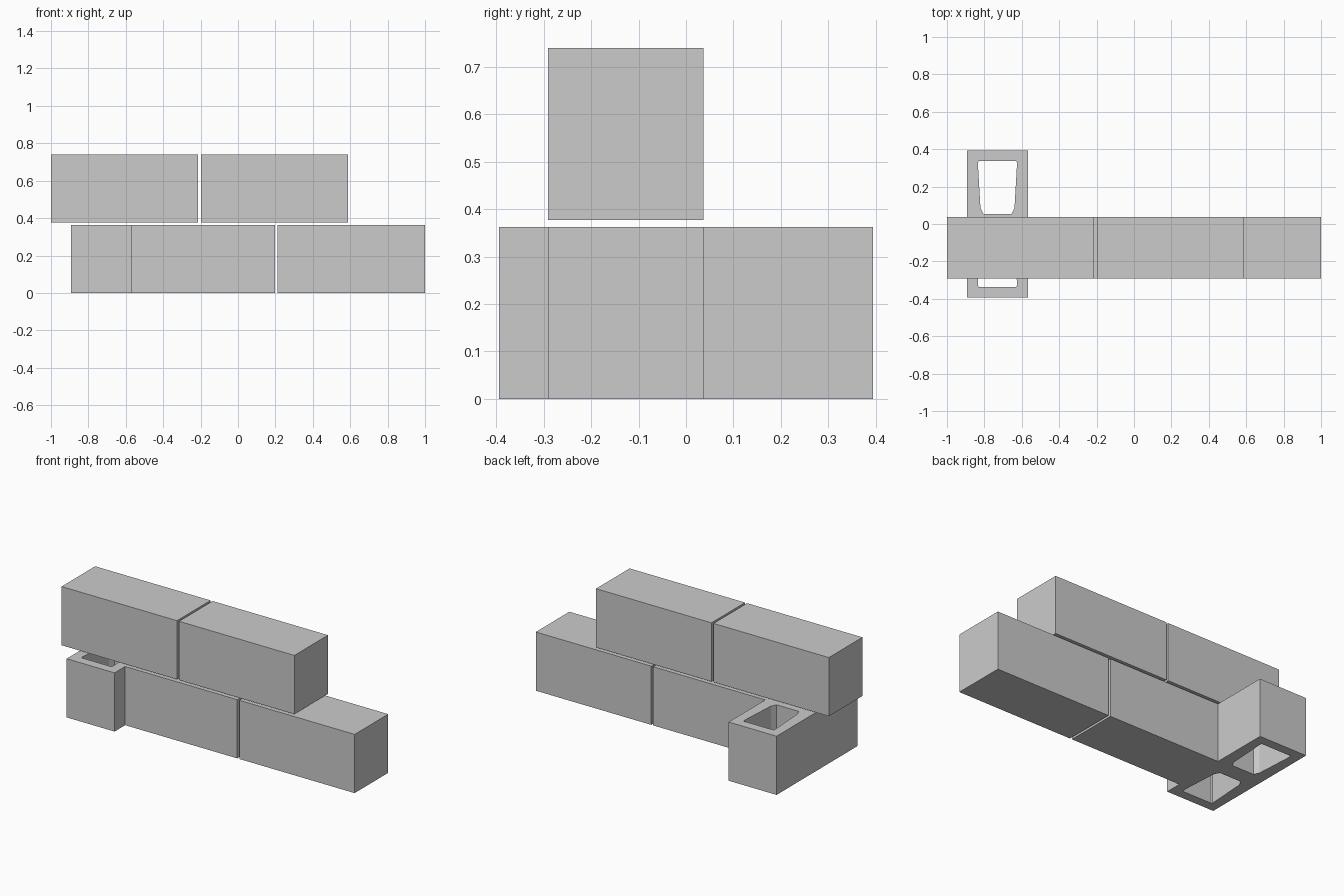
import bpy, bmesh

if "Cube" in bpy.data.objects:
    bpy.data.objects.remove(bpy.data.objects["Cube"])

L, W, H = 0.787, 0.327, 0.362      # block length, width, height
GAP_Z = 0.015
ROW_Y = -0.127                     # centre line of the wall

concrete = bpy.data.materials.new("concrete_grey")
concrete.diffuse_color = (0.6, 0.6, 0.6, 1)
concrete.use_nodes = True
concrete.node_tree.nodes["Principled BSDF"].inputs["Base Color"].default_value = concrete.diffuse_color


def finish(name, bm):
    bmesh.ops.recalc_face_normals(bm, faces=bm.faces)
    mesh = bpy.data.meshes.new(name)
    bm.to_mesh(mesh)
    bm.free()
    mesh.materials.append(concrete)
    obj = bpy.data.objects.new(name, mesh)
    bpy.context.collection.objects.link(obj)
    return obj


def solid_block(name, x0, z0):
    bm = bmesh.new()
    bmesh.ops.create_cube(bm, size=1)
    for v in bm.verts:
        v.co.x = x0 + (v.co.x + 0.5) * L
        v.co.y = ROW_Y + v.co.y * W
        v.co.z = z0 + (v.co.z + 0.5) * H
    finish(name, bm)


def hollow_block(name, cx):
    bm = bmesh.new()

    def loop(points):
        vs = [bm.verts.new((cx + x, y, 0)) for x, y in points]
        for a, b in zip(vs, vs[1:] + vs[:1]):
            bm.edges.new((a, b))

    # Outer outline and two mirrored tapered cores
    loop([(-W / 2, -L / 2), (W / 2, -L / 2), (W / 2, L / 2), (-W / 2, L / 2)])
    half = [(0.075, 0.053), (0.091, 0.086), (0.105, 0.328), (0.1, 0.336)]
    core = half + [(-x, y) for x, y in reversed(half)]
    for side in (1, -1):
        loop([(x, y * side) for x, y in core])
    bmesh.ops.triangle_fill(bm, use_beauty=True, use_dissolve=False, edges=bm.edges[:])
    # Raise the section to full height
    ext = bmesh.ops.extrude_face_region(bm, geom=bm.faces[:], use_keep_orig=True)
    for g in ext["geom"]:
        if isinstance(g, bmesh.types.BMVert):
            g.co.z = H
    finish(name, bm)


# Upper course
solid_block("upper_left_block", -1.0, H + GAP_Z)
solid_block("upper_right_block", -0.199, H + GAP_Z)
# Lower course
solid_block("lower_middle_block", -0.589, 0)
solid_block("lower_right_block", 0.212, 0)
# Crosswise end block with open cores
hollow_block("corner_hollow_block", -0.73)
